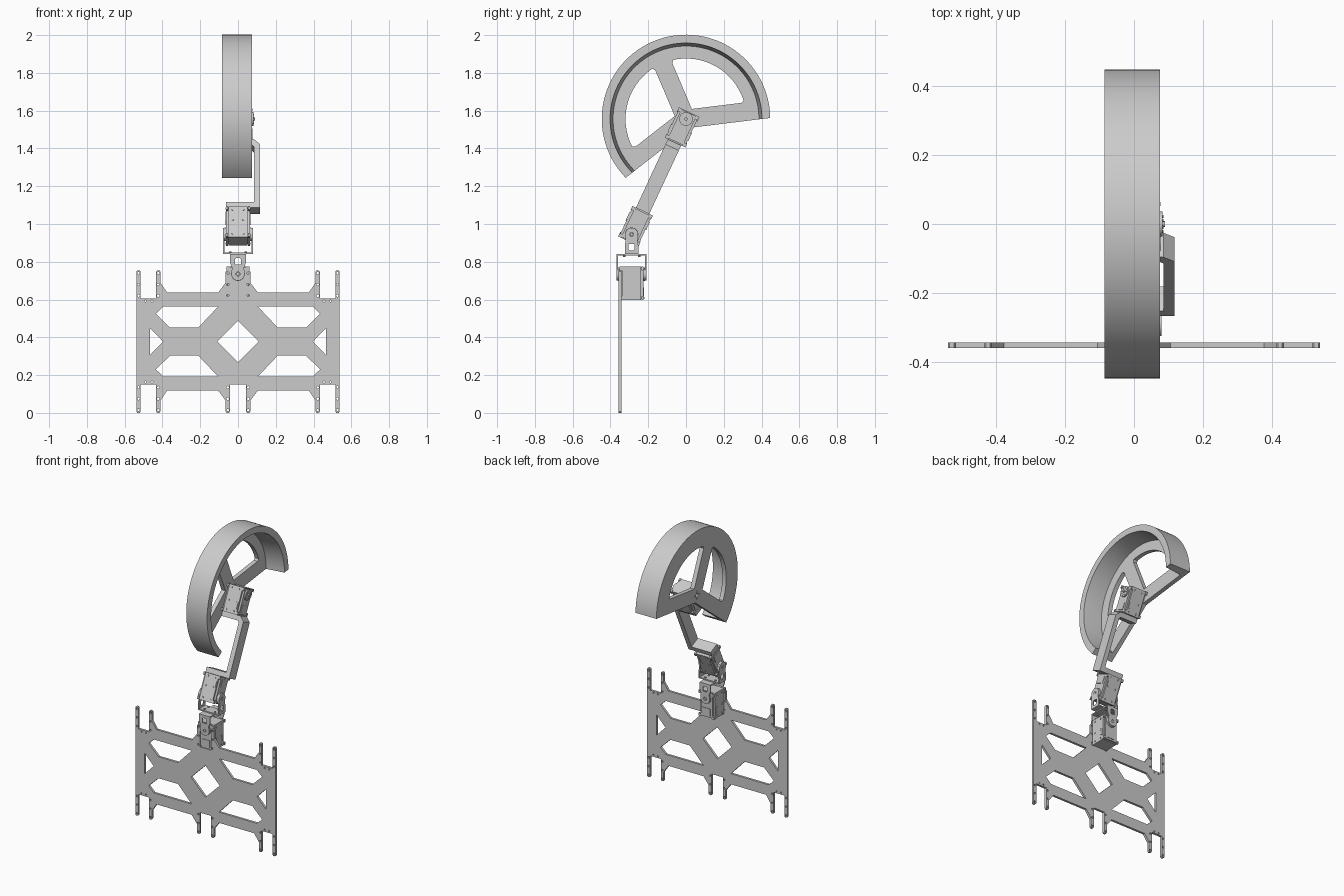
import bpy, bmesh
from math import sin, cos, asin, radians, pi
from mathutils import Matrix, Vector

if "Cube" in bpy.data.objects:
    bpy.data.objects.remove(bpy.data.objects["Cube"])

CYC = Matrix(((0, 0, 1, 0), (1, 0, 0, 0), (0, 1, 0, 0), (0, 0, 0, 1)))  # profile plane -> YZ
RX = lambda deg: Matrix.Rotation(radians(deg), 4, 'X')
RZ = lambda deg: Matrix.Rotation(radians(deg), 4, 'Z')
T = lambda x, y, z: Matrix.Translation((x, y, z))


def finish(name, bm, mat):
    bmesh.ops.remove_doubles(bm, verts=bm.verts, dist=1e-5)
    bmesh.ops.recalc_face_normals(bm, faces=bm.faces)
    bm.transform(mat)
    me = bpy.data.meshes.new(name)
    bm.to_mesh(me)
    bm.free()
    ob = bpy.data.objects.new(name, me)
    bpy.context.scene.collection.objects.link(ob)
    bpy.ops.object.select_all(action='DESELECT')
    ob.select_set(True)
    bpy.context.view_layer.objects.active = ob
    bpy.ops.object.shade_smooth_by_angle(angle=radians(30))
    return ob


def sheet(name, loops, z0, z1, mat):
    """Flat outline with holes, extruded from z0 to z1."""
    cu = bpy.data.curves.new(name, 'CURVE')
    cu.dimensions, cu.fill_mode, cu.extrude = '2D', 'BOTH', (z1 - z0) / 2
    for loop in loops:
        sp = cu.splines.new('POLY')
        sp.points.add(len(loop) - 1)
        for p, c in zip(sp.points, loop):
            p.co = (c[0], c[1], 0, 1)
        sp.use_cyclic_u = True
    tmp = bpy.data.objects.new(name, cu)
    bpy.context.scene.collection.objects.link(tmp)
    me = bpy.data.meshes.new_from_object(tmp.evaluated_get(bpy.context.evaluated_depsgraph_get()))
    bm = bmesh.new()
    bm.from_mesh(me)
    bpy.data.objects.remove(tmp)
    bpy.data.curves.remove(cu)
    bpy.data.meshes.remove(me)
    return finish(name, bm, mat @ T(0, 0, (z0 + z1) / 2))


def arc(r, a0, a1, n, cx=0, cy=0):
    return [(cx + r * cos(a0 + (a1 - a0) * i / n), cy + r * sin(a0 + (a1 - a0) * i / n)) for i in range(n + 1)]


def circle(cx, cy, r, n=10):
    return arc(r, 0, 2 * pi * (n - 1) / n, n - 1, cx, cy)


def box(bm, x0, x1, y0, y1, z0, z1):
    m = T((x0 + x1) / 2, (y0 + y1) / 2, (z0 + z1) / 2) @ Matrix.Diagonal((x1 - x0, y1 - y0, z1 - z0, 1))
    bmesh.ops.create_cube(bm, size=1, matrix=m)


def rod(bm, p, axis, r, length, n=16):
    rot = Vector((0, 0, 1)).rotation_difference(Vector(axis)).to_matrix().to_4x4()
    bmesh.ops.create_cone(bm, cap_ends=True, segments=n, radius1=r, radius2=r, depth=length, matrix=T(*p) @ rot)


# Mounting plate: one quarter of the outline, mirrored both ways
MID = 0.3775
quarter = [(.043, .605), (.043, .748), (.048, .755), (.06, .755), (.065, .748), (.065, .69), (.105, .637),
           (.375, .637), (.411, .69), (.411, .748), (.416, .755), (.428, .755), (.433, .748), (.433, .605),
           (.515, .605), (.515, .748), (.52, .755), (.533, .755), (.538, .748)]
flip = lambda pts: [(x, 2 * MID - z) for x, z in pts]
mirror = lambda pts: [(-x, z) for x, z in pts]
right = quarter + flip(quarter)[::-1]
loops = [right + mirror(right)[::-1], [(.11, MID), (0, MID + .11), (-.11, MID), (0, MID - .11)]]
window = [(.395, .563), (.105, .563), (.21, .452), (.36, .452), (.435, .525)]
triangle = [(.467, .45), (.467, .305), (.397, MID)]
loops += [window, mirror(window), flip(window), mirror(flip(window)), triangle, mirror(triangle)]
for px in (.054, .422, .5265):
    for pz in (.62, .68, .74):
        h = circle(px, pz, .0065)
        loops += [h, mirror(h), flip(h), mirror(flip(h))]
for px in (.455, .49):
    h = circle(px, .592, .005)
    loops += [h, mirror(h), flip(h), mirror(flip(h))]
sheet('mounting_plate', loops, .342, .358, RX(90))


# Motors: the shaft runs along local X through the origin, the body hangs down local -Z
def motor(name, mat):
    bm = bmesh.new()
    box(bm, -.0625, .0625, -.044, .044, -.132, .036)
    box(bm, -.05, .05, -.056, .056, -.1375, .04)
    for sx in (-1, 1):
        xs = sorted((sx * .052, sx * .0635))
        for sy in (-1, 1):
            ys = sorted((sy * .04, sy * .06))
            for z in (-.1375, .02):
                box(bm, *xs, *ys, z, z + .02)
                rod(bm, (sx * .064, sy * .05, z + .01), (1, 0, 0), .006, .006, 10)
        rod(bm, (sx * .066, 0, 0), (1, 0, 0), .036, .012, 32)
        rod(bm, (sx * .07, 0, 0), (1, 0, 0), .009, .02, 12)
        for y, z in circle(0, 0, .024, 8):
            rod(bm, (sx * .072, y, z), (1, 0, 0), .004, .006, 8)
        box(bm, *sorted((sx * .06, sx * .066)), -.03, .03, -.12, -.07)
        for sy in (-1, 1):
            for z in (-.12, -.06, .02):
                rod(bm, (sx * .028, sy * .057, z), (0, 1, 0), .006, .006, 10)
    for sy in (-1, 1):
        box(bm, .032, .046, *sorted((sy * .05, sy * .06)), -.1, -.06)
    finish(name, bm, mat)


TILT = 25
AXIS = Vector((0, sin(radians(TILT)), cos(radians(TILT))))
HIP, KNEE, HUB = Vector((0, -.288, .735)), Vector((0, -.288, .945)), Vector((0, 0, 1.556))
base_m, knee_m, hub_m = T(*HIP) @ RZ(90), T(*KNEE) @ RX(180 - TILT), T(.01, HUB.y, HUB.z) @ RX(-TILT)
motor('base_motor', base_m)
motor('knee_motor', knee_m)
motor('wheel_motor', hub_m)


# U brackets: base plate at height h, two legs with windows reaching down to the shaft
def bracket(name, w, h, mat):
    leg = [(w, h), (w, .06), (.032, .035)] + arc(.035, 0, -pi, 16) + [(-.032, .035), (-w, .06), (-w, h)]
    slot = [(.016, .05), (.016, .078), (.01, .085), (-.01, .085), (-.016, .078), (-.016, .05)]
    for side, x in (('a', -.08), ('b', .072)):
        sheet(f'{name}_leg_{side}', [leg, slot, circle(0, 0, .011, 14)], x, x + .008, mat @ CYC)
    bm = bmesh.new()
    box(bm, -.08, .08, -w, w, h - .008, h)
    for x in (-.04, .04):
        for y in (-.02, .02):
            rod(bm, (x, y, h - .01), (0, 0, 1), .007, .008, 10)
    finish(name + '_base', bm, mat)


bracket('hip_bracket', .042, .105, base_m)
bracket('knee_bracket', .036, .105, T(*KNEE) @ RX(180))

# C-shaped arm between the knee motor and the wheel motor
low = KNEE + AXIS * .1375
L = (HUB - AXIS * .1375 - low).length
c_shape = [(-.063, 0), (.117, 0), (.117, L - .03), (.085, L), (-.05, L), (-.05, L - .033), (.075, L - .033),
           (.085, L - .043), (.085, .033), (-.063, .033)]
sheet('arm', [c_shape], -.039, .039, T(*low) @ RX(-TILT) @ RX(90))

# Wheel segment: spoke angles, spoke half width, and angle offset of a spoke edge at radius r
SP = [radians(a) for a in (7, 113, 218)]
W = .049
R = .446
off = lambda r: asin(W / r)

# Rim: tapered cross-section swept between the two end spokes
section = [(R, -.085), (R, .075), (.402, .075), (.386, -.055), (.386, -.085)]
N = 96
bm = bmesh.new()
rings = []
for i in range(N + 1):
    ring = []
    for r, x in section:
        a0, a1 = SP[0] - off(r), SP[2] + off(r)
        a = a0 + (a1 - a0) * i / N
        ring.append(bm.verts.new((x, r * cos(a), r * sin(a))))
    rings.append(ring)
for p, q in zip(rings, rings[1:]):
    for j in range(5):
        k = (j + 1) % 5
        bm.faces.new((p[j], p[k], q[k], q[j]))
bm.faces.new(rings[0])
bm.faces.new(rings[-1][::-1])
finish('wheel_rim', bm, T(*HUB))

# Web with three spokes and two openings
tip = (SP[0] + SP[2]) / 2 + pi
d = W / sin((SP[0] + 2 * pi - SP[2]) / 2)
web = [arc(.386, SP[0] - off(.386), SP[2] + off(.386), N) + [(d * cos(tip), d * sin(tip))]]
for a, b in zip(SP, SP[1:]):
    m, d = (a + b) / 2, W / sin((b - a) / 2)
    o, o2 = off(.32) + .035, off(.305)
    web.append([(d * cos(m), d * sin(m)), (.305 * cos(a + o2), .305 * sin(a + o2))]
               + arc(.32, a + o, b - o, 48) + [(.305 * cos(b - o2), .305 * sin(b - o2))])
web.append(circle(0, 0, .012, 16))
for x, y in circle(0, 0, .025, 4):
    web.append(circle(x, y, .005, 8))
sheet('wheel_web', web, -.085, -.055, T(*HUB) @ CYC)
